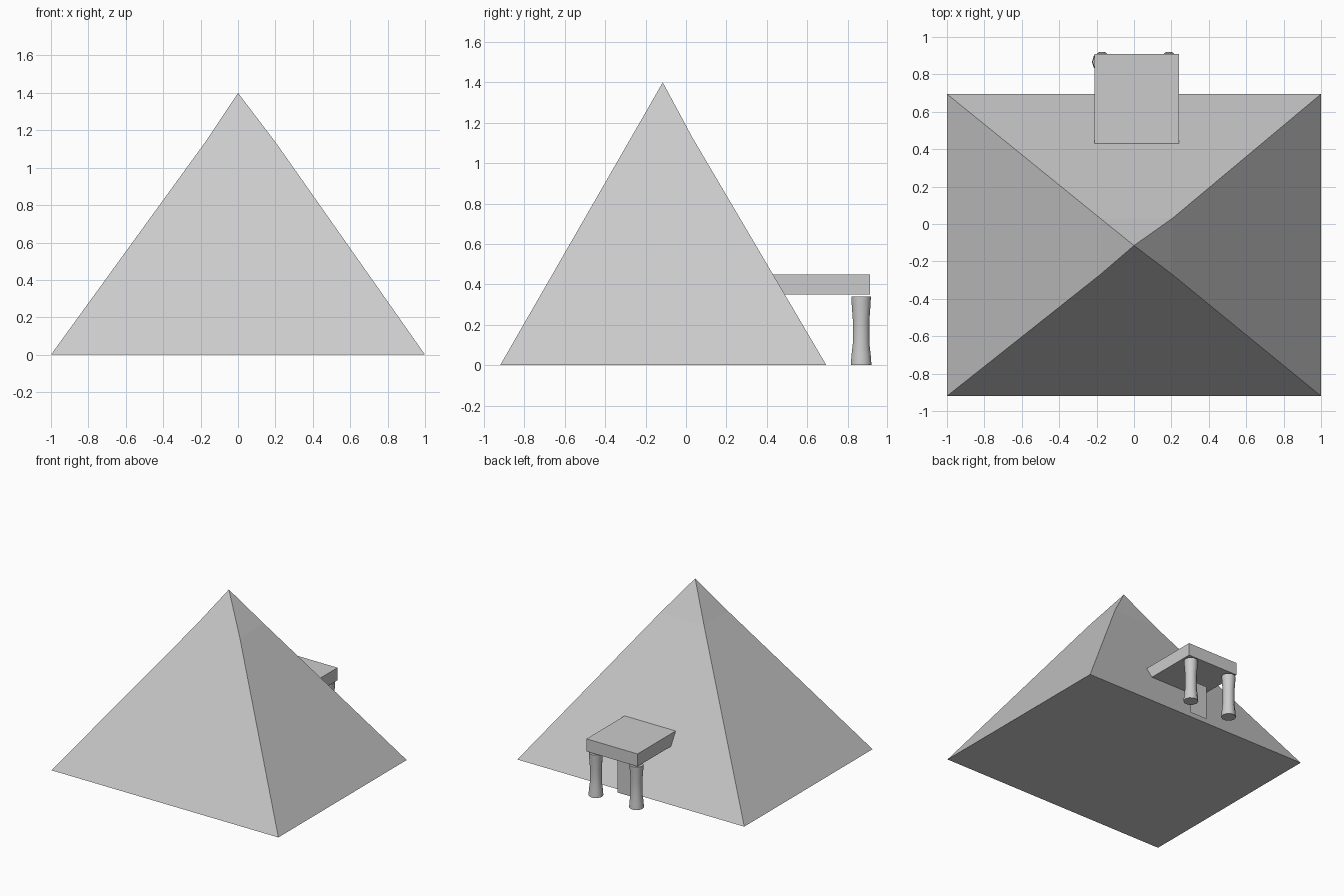
import bpy, bmesh, math
from mathutils import Matrix

cube = bpy.data.objects.get("Cube")
if cube:
    bpy.data.objects.remove(cube, do_unlink=True)

# One plain stone colour
stone = bpy.data.materials.new("light_grey_stone")
stone.use_nodes = True
GREY = (0.6, 0.6, 0.6, 1)
stone.diffuse_color = GREY
stone.node_tree.nodes["Principled BSDF"].inputs["Base Color"].default_value = GREY


def make(name, bm):
    bmesh.ops.recalc_face_normals(bm, faces=bm.faces)
    mesh = bpy.data.meshes.new(name)
    bm.to_mesh(mesh)
    bm.free()
    mesh.materials.append(stone)
    obj = bpy.data.objects.new(name, mesh)
    bpy.context.collection.objects.link(obj)
    return obj


def bridge(bm, low, high):
    for i in range(len(low)):
        j = (i + 1) % len(low)
        bm.faces.new((low[i], low[j], high[j], high[i]))


def rectangle(bm, x0, x1, y0, y1, z):
    return [bm.verts.new((x, y, z)) for x, y in ((x0, y0), (x1, y0), (x1, y1), (x0, y1))]


# Pyramid with a slightly off-centre cap
bm = bmesh.new()
base = rectangle(bm, -1, 1, -0.92, 0.695, 0)
ring = rectangle(bm, -0.18, 0.205, -0.27, 0.03, 1.13)
apex = bm.verts.new((0, -0.115, 1.4))
bm.faces.new(base)
bridge(bm, base, ring)
for i in range(4):
    bm.faces.new((ring[i], ring[(i + 1) % 4], apex))
make("pyramid", bm)

# Porch roof slab running into the sloped wall
bm = bmesh.new()
under = rectangle(bm, -0.21, 0.24, 0.43, 0.91, 0.35)
upper = rectangle(bm, -0.21, 0.24, 0.43, 0.91, 0.45)
bm.faces.new(under)
bm.faces.new(upper)
bridge(bm, under, upper)
make("porch_roof", bm)

# Door: a single upright panel under the porch
bm = bmesh.new()
bmesh.ops.create_grid(bm, x_segments=1, y_segments=1, size=0.5)
bmesh.ops.transform(bm, verts=bm.verts, matrix=Matrix.Translation((0.01, 0.742, 0.135))
                    @ Matrix.Rotation(-math.pi / 2, 4, "X") @ Matrix.Diagonal((0.15, 0.27, 1, 1)))
make("door", bm)

# Waisted columns: radius and height of each ring
PROFILE = ((0.054, 0), (0.05, 0.05), (0.043, 0.11), (0.043, 0.22), (0.049, 0.3), (0.051, 0.34))
SIDES = 10
for name, x in (("right_column", -0.171), ("left_column", 0.187)):
    bm = bmesh.new()
    rings = []
    for r, z in PROFILE:
        rings.append([bm.verts.new((x + r * math.cos(math.tau * i / SIDES),
                                    0.867 + r * math.sin(math.tau * i / SIDES), z))
                      for i in range(SIDES)])
    for low, high in zip(rings, rings[1:]):
        bridge(bm, low, high)
    bm.faces.new(rings[0])
    bm.faces.new(rings[-1])
    column = make(name, bm)
    bpy.ops.object.select_all(action="DESELECT")
    column.select_set(True)
    bpy.context.view_layer.objects.active = column
    bpy.ops.object.shade_smooth_by_angle(angle=math.radians(45))
